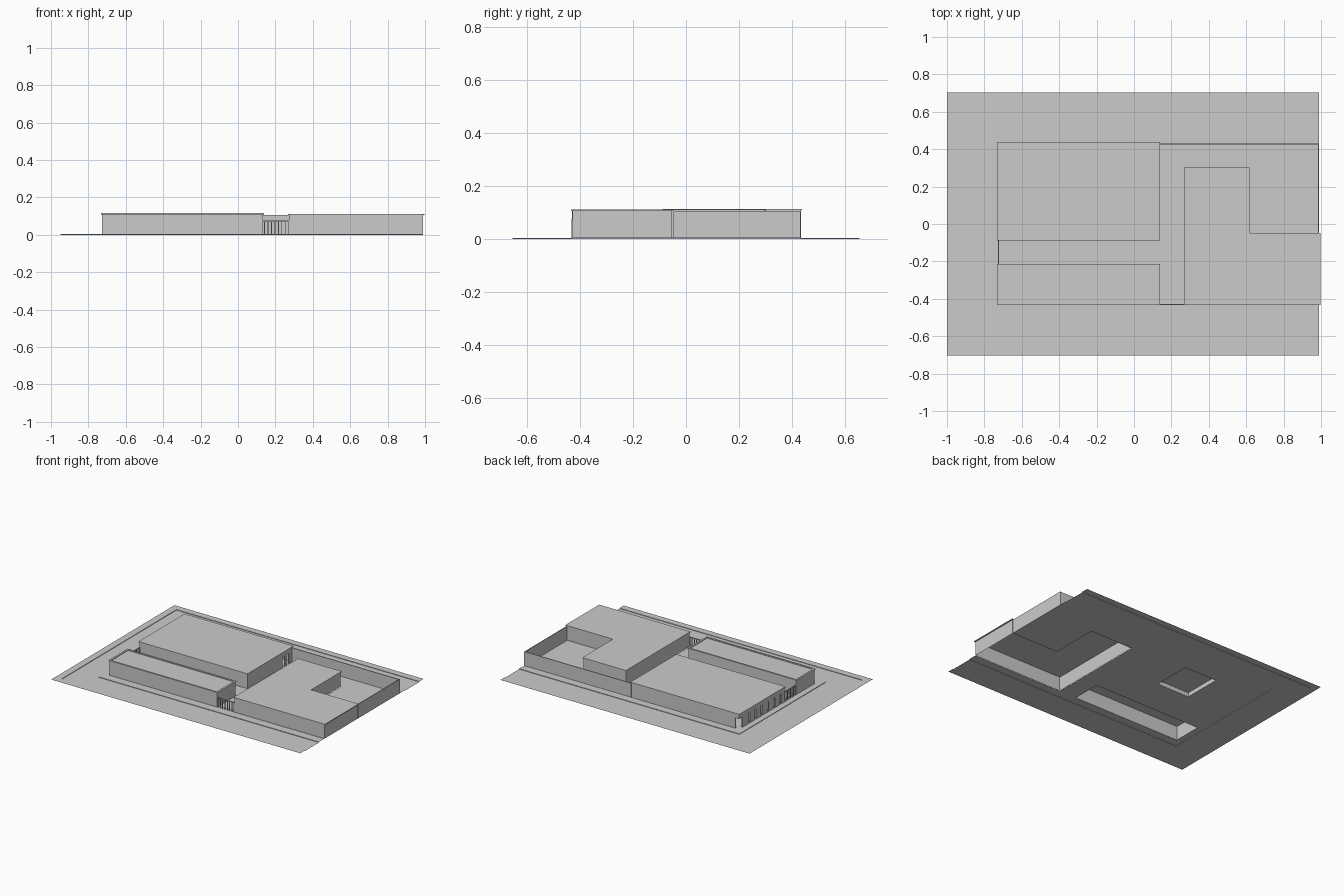
import bpy, bmesh

if "Cube" in bpy.data.objects:
    bpy.data.objects.remove(bpy.data.objects["Cube"])

CURB = 0.004


def finish(name, bm, recalc=True):
    bmesh.ops.remove_doubles(bm, verts=bm.verts, dist=1e-5)
    if recalc:
        bmesh.ops.recalc_face_normals(bm, faces=bm.faces)
    me = bpy.data.meshes.new(name)
    bm.to_mesh(me)
    bm.free()
    ob = bpy.data.objects.new(name, me)
    bpy.context.collection.objects.link(ob)
    return ob


def add_box(bm, x0, x1, y0, y1, z0, z1):
    vs = bmesh.ops.create_cube(bm, size=1)["verts"]
    for v in vs:
        v.co = ((x0 if v.co.x < 0 else x1), (y0 if v.co.y < 0 else y1),
                (z0 if v.co.z < 0 else z1))


def boxes(name, items):
    bm = bmesh.new()
    for b in items:
        add_box(bm, *b)
    return finish(name, bm, False)


def sheet(name, xs, ys, z, skip=(), flip=False):
    """Flat sheet on a grid of cuts, leaving out rectangles in skip."""
    bm = bmesh.new()
    for x0, x1 in zip(xs, xs[1:]):
        for y0, y1 in zip(ys, ys[1:]):
            cx, cy = (x0 + x1) / 2, (y0 + y1) / 2
            if any(a < cx < b and c < cy < d for a, b, c, d in skip):
                continue
            loop = [(x0, y0, z), (x1, y0, z), (x1, y1, z), (x0, y1, z)]
            bm.faces.new([bm.verts.new(p) for p in (loop[::-1] if flip else loop)])
    return finish(name, bm, False)


def shell(name, outline, z0, z1, caps=False):
    """Upright walls along a closed outline, optionally capped."""
    bm = bmesh.new()
    lo = [bm.verts.new((x, y, z0)) for x, y in outline]
    hi = [bm.verts.new((x, y, z1)) for x, y in outline]
    n = len(outline)
    for i in range(n):
        j = (i + 1) % n
        bm.faces.new((lo[i], lo[j], hi[j], hi[i]))
    if caps:
        bm.faces.new(hi)
        bm.faces.new(lo[::-1])
    return finish(name, bm, False)


def rect(x0, x1, y0, y1):
    return [(x0, y0), (x1, y0), (x1, y1), (x0, y1)]


def ring(x0, x1, y0, y1, t, z0, z1):
    return [(x0, x1, y0, y0 + t, z0, z1), (x0, x1, y1 - t, y1, z0, z1),
            (x0, x0 + t, y0 + t, y1 - t, z0, z1), (x1 - t, x1, y0 + t, y1 - t, z0, z1)]


# Ground: outer verge, sunken road, inner paving with openings below the wings
E = 0.99
sheet("outer_verge", [-1, -.95, E], [-.703, -.655, .655, .703], CURB, [(-.95, E, -.655, .655)])
sheet("road", [-.95, -.77, E], [-.655, -.49, .49, .655], 0, [(-.77, E, -.49, .49)])
holes = [(.27, E, -.43, -.05), (.27, .615, -.05, .30), (-.725, .135, -.43, -.22),
         (-.42, -.16, .05, .33)]
sheet("paving", [-.77, -.725, -.42, -.16, .135, .27, .615, E],
      [-.49, -.43, -.22, -.05, .05, .30, .33, .49], CURB, holes)

# Kerb faces either side of the road
bm = bmesh.new()
for pts in ([(E, .655), (-.95, .655), (-.95, -.655), (E, -.655)],
            [(E, -.49), (-.77, -.49), (-.77, .49), (E, .49)]):
    for (xa, ya), (xb, yb) in zip(pts, pts[1:]):
        q = [(xb, yb, 0), (xa, ya, 0), (xa, ya, CURB), (xb, yb, CURB)]
        bm.faces.new([bm.verts.new(p) for p in q])
finish("kerbs", bm, False)

# Right wing: L-shaped walls and roof slab
L = [(.273, -.428), (.99, -.428), (.99, -.052), (.612, -.052), (.612, .297), (.273, .297)]
R = [(.268, -.433), (.997, -.433), (.997, -.047), (.617, -.047), (.617, .302), (.268, .302)]
shell("right_wing_walls", L, CURB, .106)
shell("right_wing_roof", R, .106, .112, True)

# Yard walls around the open corner
boxes("yard_walls", [(.984, .99, -.047, .432, CURB, .105),
                     (.135, .99, .426, .432, CURB, .105)])

# Front wing: walls, parapet and sunken roof
shell("front_wing_walls", rect(-.727, .134, -.43, -.218), CURB, .107)
boxes("front_wing_parapet", ring(-.732, .139, -.434, -.214, .013, .107, .112))
sheet("front_wing_roof", [-.72, .127], [-.422, -.226], .107, flip=True)

# Hall: solid walls plus side walls with openings
T, H, HEAD = .007, .109, .078
X0, X1, Y0, Y1 = -.728, .134, -.083, .433
boxes("hall_long_walls", [(X0, X1, Y0, Y0 + T, CURB, H), (X0 + .03, X1, Y1 - T, Y1, CURB, H),
                          (X0, X0 + .03, Y1 - T, Y1, HEAD, H)])


def slotted_wall(name, x, y0, y1, slots):
    items = [(x, x + T, y0, y1, HEAD, H)]
    y = y0
    for a, b in slots:
        items.append((x, x + T, y, a, CURB, HEAD))
        y = b
    if y < y1:
        items.append((x, x + T, y, y1, CURB, HEAD))
    boxes(name, items)


slots = [(Y0 + .04 + i * .07, Y0 + .055 + i * .07) for i in range(6)]
slotted_wall("hall_west_wall", X0, Y0 + T, Y1 - T, slots + [(.395, Y1 - T)])
slotted_wall("hall_east_wall", X1 - T, Y0 + T, Y1 - T, [(.315, .345), (.36, .39)])
shell("hall_roof", rect(-.733, .138, -.088, .438), H, .115, True)

# Raised pit inside the hall
shell("hall_pit_walls", rect(-.42, -.16, .05, .33), CURB, .035)
sheet("hall_pit_top", [-.42, -.16], [.05, .33], .035)

# Barred gates closing the passages
boxes("front_gate", [(.139 + i * .0185, .144 + i * .0185, -.432, -.427, CURB, .073)
                     for i in range(8)] + [(.135, .272, -.432, -.427, .071, .076)])
boxes("side_gate", [(-.728, -.723, -.212 + i * .0175, -.207 + i * .0175, CURB, .073)
                    for i in range(8)] + [(-.728, -.723, -.217, -.084, .071, .076)])
